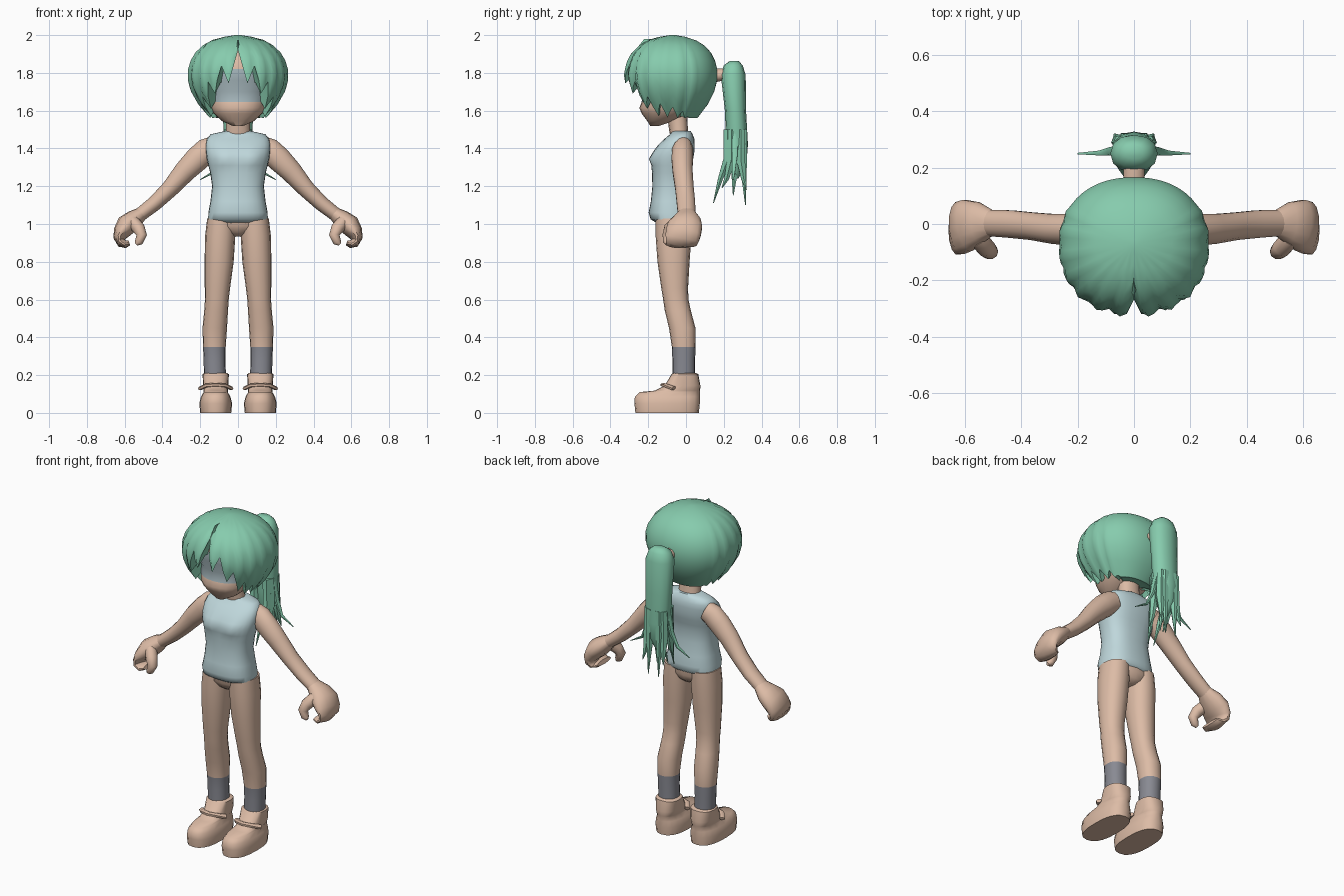
import bpy, bmesh, math
from mathutils import Vector


def material(name, rgb):
    m = bpy.data.materials.new(name)
    m.diffuse_color = (*rgb, 1)
    return m


SKIN = material("skin", (0.72, 0.50, 0.38))
HAIR = material("green hair", (0.24, 0.60, 0.42))
SHIRT = material("pale blue cloth", (0.52, 0.68, 0.71))
SOCK = material("grey sock", (0.25, 0.255, 0.29))
FACE = material("face blue grey", (0.37, 0.46, 0.49))


def skin_rings(name, rings, mats, rule=None):
    """Join equal rings of points into a closed capped surface."""
    bm = bmesh.new()
    vr = [[bm.verts.new(p) for p in ring] for ring in rings]
    n = len(vr[0])
    for a, b in zip(vr, vr[1:]):
        for i in range(n):
            j = (i + 1) % n
            bm.faces.new((a[i], a[j], b[j], b[i]))
    bm.faces.new(vr[0])
    bm.faces.new(vr[-1])
    bmesh.ops.recalc_face_normals(bm, faces=bm.faces)
    if rule:
        for f in bm.faces:
            f.material_index = rule(f.calc_center_median())
    me = bpy.data.meshes.new(name)
    bm.to_mesh(me)
    bm.free()
    for m in mats:
        me.materials.append(m)
    ob = bpy.data.objects.new(name, me)
    bpy.context.collection.objects.link(ob)
    return ob


def curve_point(a, p):
    c, s = math.cos(a), math.sin(a)
    return (math.copysign(abs(c) ** (2 / p), c), math.copysign(abs(s) ** (2 / p), s))


def loft(name, rows, mats, n=20, p=2.2, cx=0, rule=None, warp=None):
    """Horizontal rings, each row = z, x offset, y centre, x radius, y radius."""
    rings = []
    for z, ox, cy, rx, ry in rows:
        ring = []
        for i in range(n):
            u, v = curve_point(2 * math.pi * i / n, p)
            q = Vector((cx + ox + u * rx, cy + v * ry, z))
            ring.append(warp(q) if warp else q)
        rings.append(ring)
    return skin_rings(name, rings, mats, rule)


def tube(name, pts, mat, n=12, ref=(0, 1, 0), sx=1):
    """Tube along a path, each point = x, y, z, in-plane radius, sideways radius."""
    cs = [Vector(q[:3]) for q in pts]
    rings = []
    for k, q in enumerate(pts):
        t = (cs[min(k + 1, len(cs) - 1)] - cs[max(k - 1, 0)]).normalized()
        r = Vector(ref)
        b = (r - t * r.dot(t)).normalized()
        a = t.cross(b)
        ring = []
        for i in range(n):
            w = 2 * math.pi * i / n
            v = cs[k] + a * math.cos(w) * q[3] + b * math.sin(w) * q[4]
            ring.append(Vector((v.x * sx, v.y, v.z)))
        rings.append(ring)
    return skin_rings(name, rings, [mat])


def interp(table, x):
    for (x0, y0), (x1, y1) in zip(table, table[1:]):
        if x <= x1:
            return y0 + (y1 - y0) * max(0, (x - x0)) / (x1 - x0)
    return table[-1][1]


# Head with a blue-grey band across the face
loft("head", [(1.52, 0, -.165, .03, .025), (1.545, 0, -.135, .085, .07),
              (1.585, 0, -.105, .13, .13), (1.615, 0, -.09, .147, .157),
              (1.645, 0, -.075, .158, .16), (1.70, 0, -.06, .168, .167),
              (1.76, 0, -.06, .185, .185), (1.82, 0, -.06, .18, .185),
              (1.88, 0, -.06, .16, .17), (1.94, 0, -.06, .09, .1)],
     [SKIN, FACE], n=24,
     rule=lambda c: 1 if 1.645 < c.z < 1.82 and c.y < -.09 else 0)
loft("neck", [(1.45, 0, -.03, .075, .05), (1.5, 0, -.04, .064, .05),
              (1.62, 0, -.05, .064, .055)], [SKIN], n=12)


# Hair cap: dome with a zigzag hem, a centre parting gap and a closed underside
PROFILE = [(1.50, .38), (1.56, .54), (1.62, .74), (1.67, .86), (1.72, .95), (1.79, 1),
           (1.85, .96), (1.90, .87), (1.945, .70), (1.975, .50), (1.99, .30), (2.0, .06)]
TIPS = [(0, 1.76), (9, 1.745), (27, 1.69), (45, 1.61), (63, 1.57), (90, 1.56), (180, 1.56)]
COLS, ROWS = 80, 10
rings = []
for r in range(ROWS + 3):
    ring = []
    t = min(r / ROWS, 1)
    for i in range(COLS):
        deg = i * 360 / COLS
        side = min(deg, 360 - deg)
        tooth = (1 + math.cos(math.radians(side * 20))) / 2     # 1 = valley, 0 = tip
        depth = interp([(0, .16), (18, .12), (60, .08), (100, .05), (130, 0)], side)
        ze = interp(TIPS, side) + depth * tooth
        z = 2.0 - (2.0 - ze) * t ** 1.7
        f = interp(PROFILE, z)
        if side < 125:
            f *= 1 + .05 * (0.6 - tooth) * t
        if r > ROWS:
            f *= (.76, .25)[r - ROWS - 1]
            z += .06 if side < 110 else .01
        u, v = curve_point(math.radians(deg), 2.2)
        ry = .255 if u > 0 else .24
        ring.append(Vector((v * .268 * f, -.07 - u * ry * f, z)))
    rings.append(ring)
skin_rings("hair_cap", rings, [HAIR])

# Ponytail, its tie and loose strands
tube("hair_tie", [(0, .12, 1.78, .035, .04), (0, .18, 1.79, .034, .04),
                  (0, .22, 1.79, .034, .04)], SKIN, n=10, ref=(1, 0, 0))
loft("ponytail", [(1.862, 0, .255, .035, .025), (1.84, 0, .25, .066, .05),
                  (1.79, 0, .25, .084, .066), (1.6, 0, .262, .08, .056),
                  (1.42, 0, .27, .075, .058), (1.32, 0, .27, .06, .05),
                  (1.24, 0, .265, .015, .012)], [HAIR], n=12)
strands = [(.04, .22, .02, .145, 1.11), (.05, .24, .05, .19, 1.19),
           (.03, .30, .035, .315, 1.10), (.05, .29, .07, .32, 1.18), (.01, .26, .02, .25, 1.15)]
for sx in (1, -1):
    for x, y, tx, ty, tz in strands:
        tube("ponytail_strand", [(x, y, 1.50, .025, .025), (x * 1.1, y, 1.34, .026, .026),
                                 ((x + tx) / 2, (y + ty) / 2, 1.24, .015, .015),
                                 (tx, ty, tz, .002, .002)], HAIR, n=6, sx=sx)
    tube("side_wisp", [(.06, .26, 1.48, .014, .02), (.085, .258, 1.36, .012, .016),
                       (.12, .252, 1.28, .008, .01), (.20, .25, 1.235, .002, .003)],
         HAIR, n=6, sx=sx)


# Sleeveless top with a soft chest shape
def chest(q):
    if q.y < -.08:
        g = math.exp(-((abs(q.x) - .075) / .045) ** 2 - ((q.z - 1.345) / .035) ** 2)
        q.y -= .022 * g
    return q


loft("sleeveless_top", [(1.005, 0, -.07, .125, .085), (1.025, 0, -.075, .158, .112),
                        (1.06, 0, -.08, .157, .118), (1.12, 0, -.078, .146, .108),
                        (1.2, 0, -.08, .137, .098), (1.27, 0, -.08, .147, .1),
                        (1.31, 0, -.076, .157, .104), (1.345, 0, -.072, .165, .11),
                        (1.38, 0, -.064, .17, .108), (1.42, 0, -.05, .172, .096),
                        (1.45, 0, -.035, .165, .08), (1.475, 0, -.025, .145, .06),
                        (1.492, 0, -.025, .07, .05)], [SHIRT], n=28, p=2.5, warp=chest)
loft("hips", [(1.04, 0, -.068, .14, .095), (.99, 0, -.066, .15, .092),
              (.955, 0, -.062, .09, .075), (.935, 0, -.06, .03, .05)], [SKIN], n=16)

for sx, tag in ((1, "left"), (-1, "right")):
    # Leg with sock by height
    legs = [(1.03, .088, -.066, .075, .095), (.94, .094, -.066, .08, .095),
            (.8, .1, -.066, .077, .085), (.66, .109, -.06, .067, .071),
            (.6, .112, -.054, .063, .067), (.54, .116, -.043, .063, .069),
            (.45, .123, -.02, .065, .07), (.35, .125, -.012, .06, .063),
            (.28, .124, -.012, .058, .06), (.19, .122, -.012, .058, .06)]
    loft(tag + "_leg", [(z, x * sx, y, a, b) for z, x, y, a, b in legs], [SKIN, SOCK], n=16,
         rule=lambda c: 1 if c.z < .35 else 0)
    # Chunky shoe and strap
    loft(tag + "_shoe", [(0, 0, -.1, .082, .168), (.05, 0, -.1, .087, .173),
                         (.085, 0, -.099, .078, .172), (.11, 0, -.086, .064, .16),
                         (.118, 0, -.045, .064, .12), (.145, 0, -.018, .066, .094),
                         (.205, 0, -.006, .07, .071), (.212, 0, -.008, .058, .06)],
         [SKIN], n=20, p=2.5, cx=.118 * sx)
    tube(tag + "_shoe_strap", [(.118 + dx, y, z, .011, .016) for dx, y, z in
                               ((-.082, -.065, .13), (-.05, -.105, .145), (0, -.12, .148),
                                (.05, -.105, .145), (.082, -.065, .13))], SKIN, n=6, sx=sx)
    # Arm, mitten-like curled hand and thumb
    tube(tag + "_arm", [(.13, -.015, 1.405, .06, .05), (.165, -.018, 1.39, .066, .056),
                        (.215, -.02, 1.345, .066, .058), (.28, -.018, 1.28, .058, .054),
                        (.36, -.008, 1.187, .046, .05), (.44, 0, 1.11, .04, .05),
                        (.53, .004, 1.04, .036, .047)], SKIN, n=14, sx=sx)
    tube(tag + "_hand", [(.505, .004, 1.06, .034, .046), (.55, .004, 1.025, .05, .075),
                         (.59, -.004, .995, .056, .093), (.617, -.014, .955, .045, .096),
                         (.627, -.02, .925, .032, .092), (.617, -.025, .9, .025, .084),
                         (.595, -.03, .893, .021, .076), (.575, -.03, .9, .013, .065)],
         SKIN, n=14, sx=sx)
    tube(tag + "_thumb", [(.555, -.05, 1.01, .035, .035), (.525, -.085, .975, .034, .034),
                          (.51, -.098, .94, .028, .028), (.525, -.1, .905, .022, .022),
                          (.54, -.1, .893, .01, .01)], SKIN, n=10, sx=sx)

# Smooth shading with crisp edges
bpy.ops.object.select_all(action='DESELECT')
for ob in bpy.context.collection.objects:
    ob.select_set(True)
    bpy.context.view_layer.objects.active = ob
bpy.ops.object.shade_smooth_by_angle(angle=math.radians(50))
